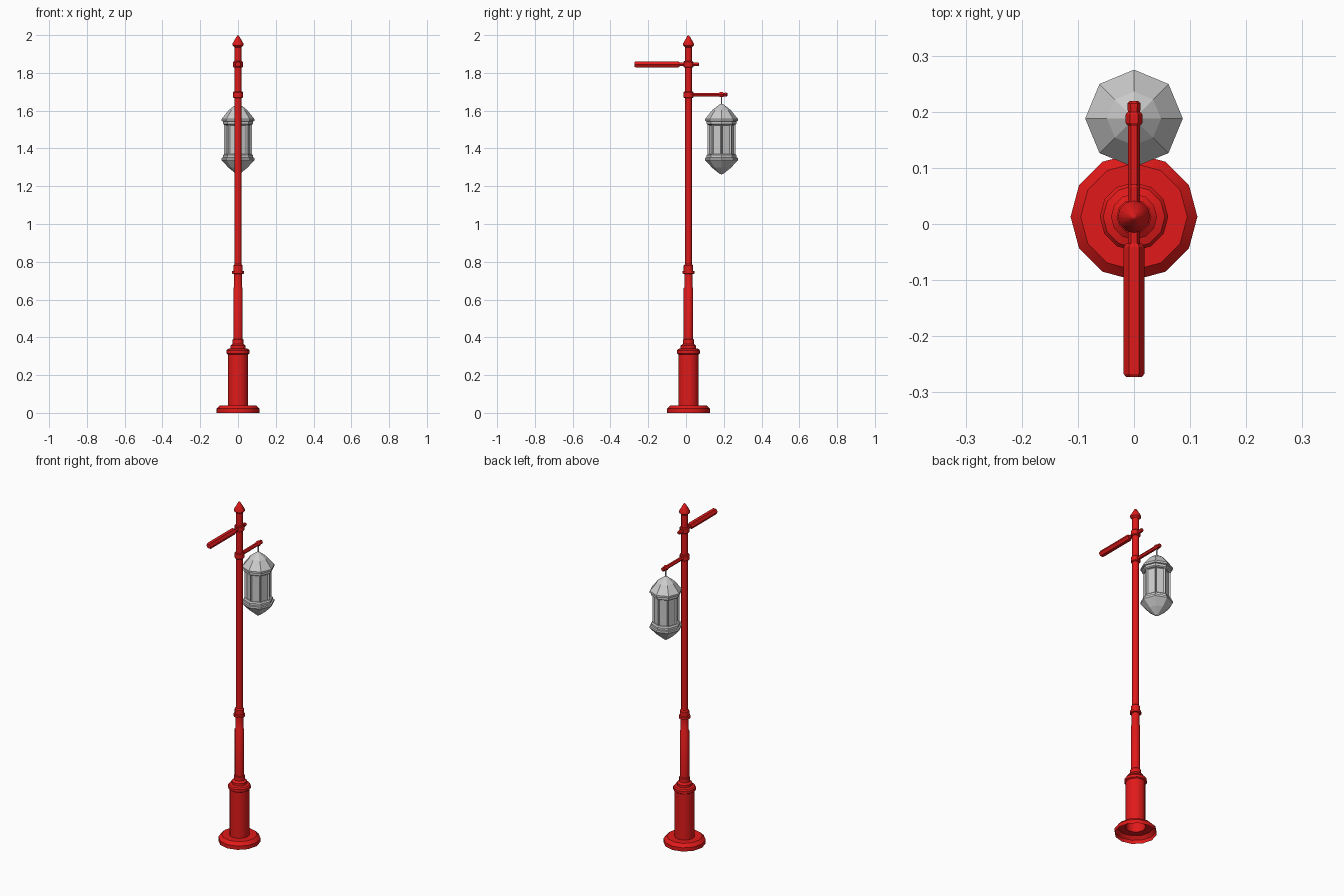
import bpy, bmesh, math
from mathutils import Matrix, Vector

if "Cube" in bpy.data.objects:
    bpy.data.objects.remove(bpy.data.objects["Cube"])

PY = 0.013   # post axis
LY = 0.188   # lantern axis

red = bpy.data.materials.new("red_paint")
red.diffuse_color = (0.75, 0.01, 0.01, 1)
red.use_nodes = True
red.node_tree.nodes["Principled BSDF"].inputs["Base Color"].default_value = red.diffuse_color


def lathe(name, profile, sides, origin, axis="Z", mat=None, smooth=False,
          cap_start=True, cap_end=True, panels=None):
    """Revolve (radius, height) pairs; axis 'Y' lays the part along y."""
    bm = bmesh.new()
    rings = []
    for r, h in profile:
        if r == 0:
            rings.append([bm.verts.new((0, 0, h))])
            continue
        rings.append([bm.verts.new((r * math.cos(2 * math.pi * i / sides),
                                    r * math.sin(2 * math.pi * i / sides), h))
                      for i in range(sides)])
    for a, b in zip(rings, rings[1:]):
        for i in range(sides):
            j = (i + 1) % sides
            if len(b) == 1:
                bm.faces.new((a[i], a[j], b[0]))
            elif len(a) == 1:
                bm.faces.new((a[0], b[j], b[i]))
            else:
                bm.faces.new((a[i], a[j], b[j], b[i]))
    if panels:
        bm.normal_update()
        bmesh.ops.inset_individual(bm, faces=bm.faces[:], thickness=panels[0],
                                   depth=-panels[1])
    if cap_start and len(rings[0]) > 1:
        bm.faces.new(rings[0][::-1])
    if cap_end and len(rings[-1]) > 1:
        bm.faces.new(rings[-1])
    if axis == "Y":
        bmesh.ops.transform(bm, matrix=Matrix.Rotation(-math.pi / 2, 4, "X"), verts=bm.verts)
    bmesh.ops.translate(bm, vec=Vector(origin), verts=bm.verts)
    me = bpy.data.meshes.new(name)
    bm.to_mesh(me)
    bm.free()
    ob = bpy.data.objects.new(name, me)
    bpy.context.collection.objects.link(ob)
    if mat:
        me.materials.append(mat)
    if smooth:
        bpy.ops.object.select_all(action="DESELECT")
        ob.select_set(True)
        bpy.context.view_layer.objects.active = ob
        bpy.ops.object.shade_smooth_by_angle(angle=math.radians(35))
    return ob


# Post: open-bottomed foot, pedestal, stepped shaft
lathe("base_and_pedestal", [
    (0.113, 0), (0.113, 0.022), (0.095, 0.04), (0.054, 0.04), (0.054, 0.31),
    (0.061, 0.315), (0.061, 0.33), (0.055, 0.338), (0.041, 0.342), (0.041, 0.356),
    (0.029, 0.365), (0.029, 0.388), (0.025, 0.392)],
    12, (0, PY, 0), mat=red, smooth=True, cap_start=False)
lathe("lower_shaft", [(0.025, 0.385), (0.025, 0.66), (0.022, 0.665), (0.022, 0.735),
                      (0.031, 0.737), (0.031, 0.75), (0.025, 0.752), (0.025, 0.78),
                      (0.018, 0.787)], 12, (0, PY, 0), mat=red, smooth=True)
lathe("upper_shaft", [(0.018, 0.78), (0.018, 1.95)], 12, (0, PY, 0), mat=red, smooth=True)
lathe("finial", [(0.018, 1.935), (0.029, 1.945), (0.029, 1.955), (0.006, 1.995), (0, 2.0)],
      12, (0, PY, 0), mat=red, smooth=True)

# Arm collars
for name, z in (("lantern_arm_collar", 1.684), ("banner_arm_collar", 1.845)):
    lathe(name, [(0.022, -0.017), (0.026, -0.013), (0.026, 0.013), (0.022, 0.017)],
          12, (0, PY, z), mat=red, smooth=True)

# Horizontal arms with six sides
lathe("banner_arm_rod", [(0.009, -0.06), (0.011, -0.058), (0.011, 0.066), (0.008, 0.07)],
      6, (0, 0, 1.845), "Y", red)
lathe("banner_arm_sleeve", [(0.014, -0.273), (0.0185, -0.267), (0.0185, -0.041), (0.014, -0.035)],
      6, (0, 0, 1.845), "Y", red)
lathe("lantern_arm", [(0.011, PY), (0.011, 0.175), (0.015, 0.18), (0.015, 0.195),
                      (0.011, 0.2), (0.012, 0.215), (0.008, 0.219)],
      6, (0, 0, 1.685), "Y", red)

# Lantern: hanger, roof, panelled body, lower bowl
lathe("lantern_hanger", [(0.004, 1.63), (0.004, 1.69)], 6, (0, LY, 0))
lathe("lantern_roof", [(0.072, 1.525), (0.079, 1.53), (0.079, 1.543), (0.087, 1.545),
                       (0.087, 1.556), (0.048, 1.604), (0.009, 1.634), (0, 1.638)],
      8, (0, LY, 0))
lathe("lantern_body", [(0.073, 1.36), (0.073, 1.53)], 8, (0, LY, 0), panels=(0.011, 0.008))
lathe("lantern_bowl", [(0, 1.262), (0.01, 1.266), (0.05, 1.298), (0.087, 1.338), (0.087, 1.35),
                       (0.079, 1.352), (0.079, 1.364), (0.072, 1.37)],
      8, (0, LY, 0))
